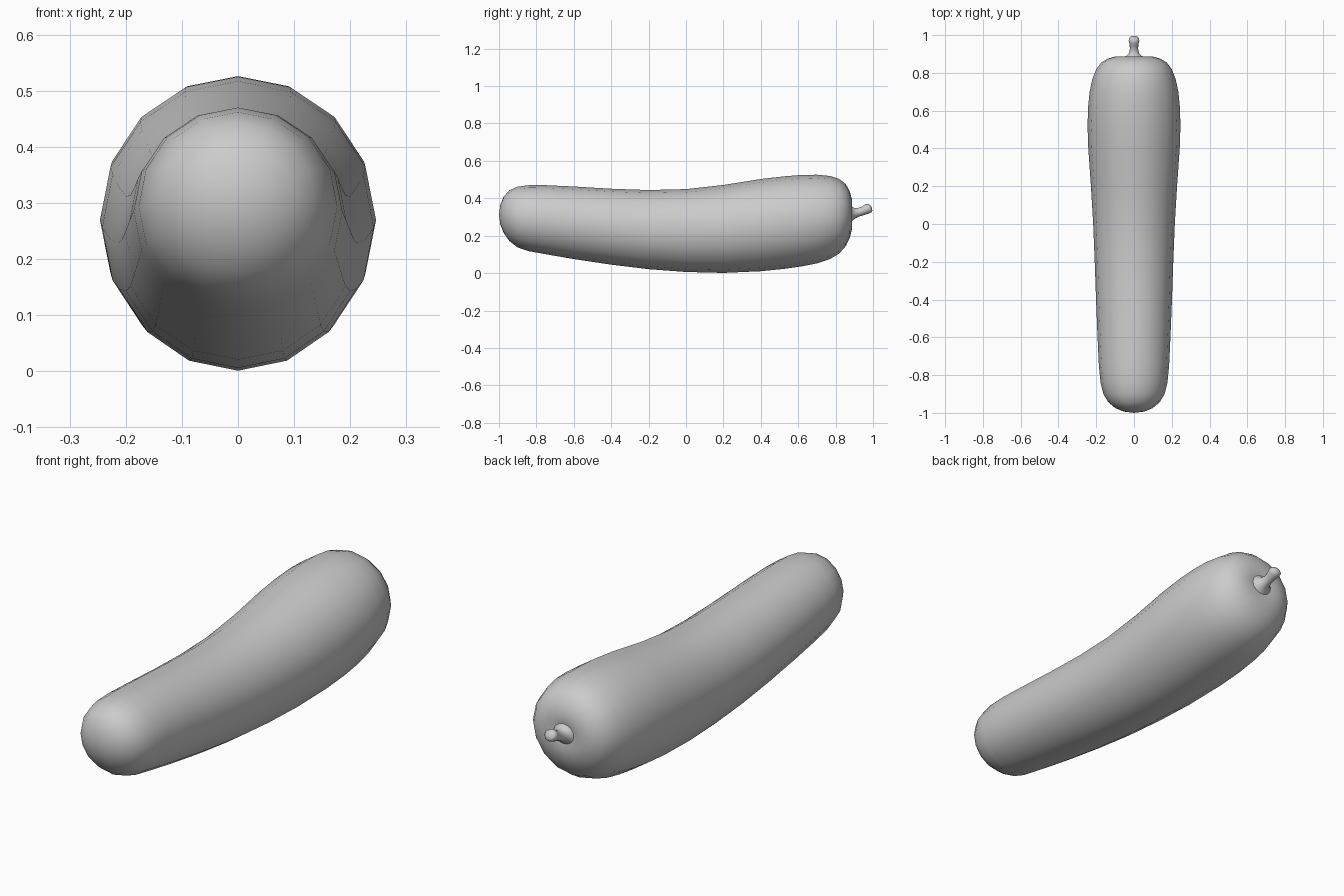
import bpy, bmesh, math

SIDES = 16


def loft(name, rings, tip_start=None, tip_end=None):
    """Skin elliptical rings (y, z, half width, half height, tilt) along y."""
    bm = bmesh.new()
    loops = []
    for y, z, rx, rz, tilt in rings:
        loop = []
        for i in range(SIDES):
            a = 2 * math.pi * i / SIDES
            h = rz * math.cos(a)
            loop.append(bm.verts.new((rx * math.sin(a),
                                      y - h * math.sin(tilt),
                                      z + h * math.cos(tilt))))
        loops.append(loop)
    for a, b in zip(loops, loops[1:]):
        for i in range(SIDES):
            j = (i + 1) % SIDES
            bm.faces.new((a[i], a[j], b[j], b[i]))
    for tip, loop in ((tip_start, loops[0]), (tip_end, loops[-1])):
        if tip:
            v = bm.verts.new((0, *tip))
            for i in range(SIDES):
                bm.faces.new((v, loop[i], loop[(i + 1) % SIDES]))
    bmesh.ops.recalc_face_normals(bm, faces=bm.faces)
    mesh = bpy.data.meshes.new(name)
    bm.to_mesh(mesh)
    bm.free()
    mesh.shade_smooth()
    ob = bpy.data.objects.new(name, mesh)
    bpy.context.collection.objects.link(ob)
    return ob


# Curved body: y, bottom z, top z, half width
profile = [
    (-.993, .26, .365, .055), (-.975, .215, .408, .098), (-.945, .172, .443, .135),
    (-.90, .137, .462, .162), (-.84, .117, .470, .177), (-.75, .101, .470, .186),
    (-.60, .075, .463, .193), (-.40, .045, .451, .201), (-.20, .021, .444, .208),
    (0, .006, .449, .216), (.20, .001, .471, .228), (.40, .010, .503, .242),
    (.52, .022, .517, .246), (.62, .036, .525, .243), (.70, .052, .526, .235),
    (.77, .075, .519, .220), (.82, .105, .503, .200), (.855, .145, .475, .173),
    (.876, .190, .436, .138), (.887, .235, .395, .098)]
body_rings = [(y, (lo + hi) / 2, w, (hi - lo) / 2, 0) for y, lo, hi, w in profile]
# Shallow dimple around the stem
body_rings.append((.884, .318, .060, .052, 0))
loft("body", body_rings, tip_start=(-1, .312), tip_end=(.880, .32))

# Stem with flared foot and slightly swollen, tilted end
stem_rings = [
    (.880, .318, .056, .050, 0), (.891, .319, .040, .036, .05),
    (.903, .321, .028, .028, .15), (.925, .326, .022, .023, .3),
    (.950, .334, .023, .023, .4), (.968, .343, .028, .027, .45),
    (.982, .348, .027, .025, .45), (.989, .350, .018, .017, .45)]
loft("stem", stem_rings, tip_end=(.993, .352))
